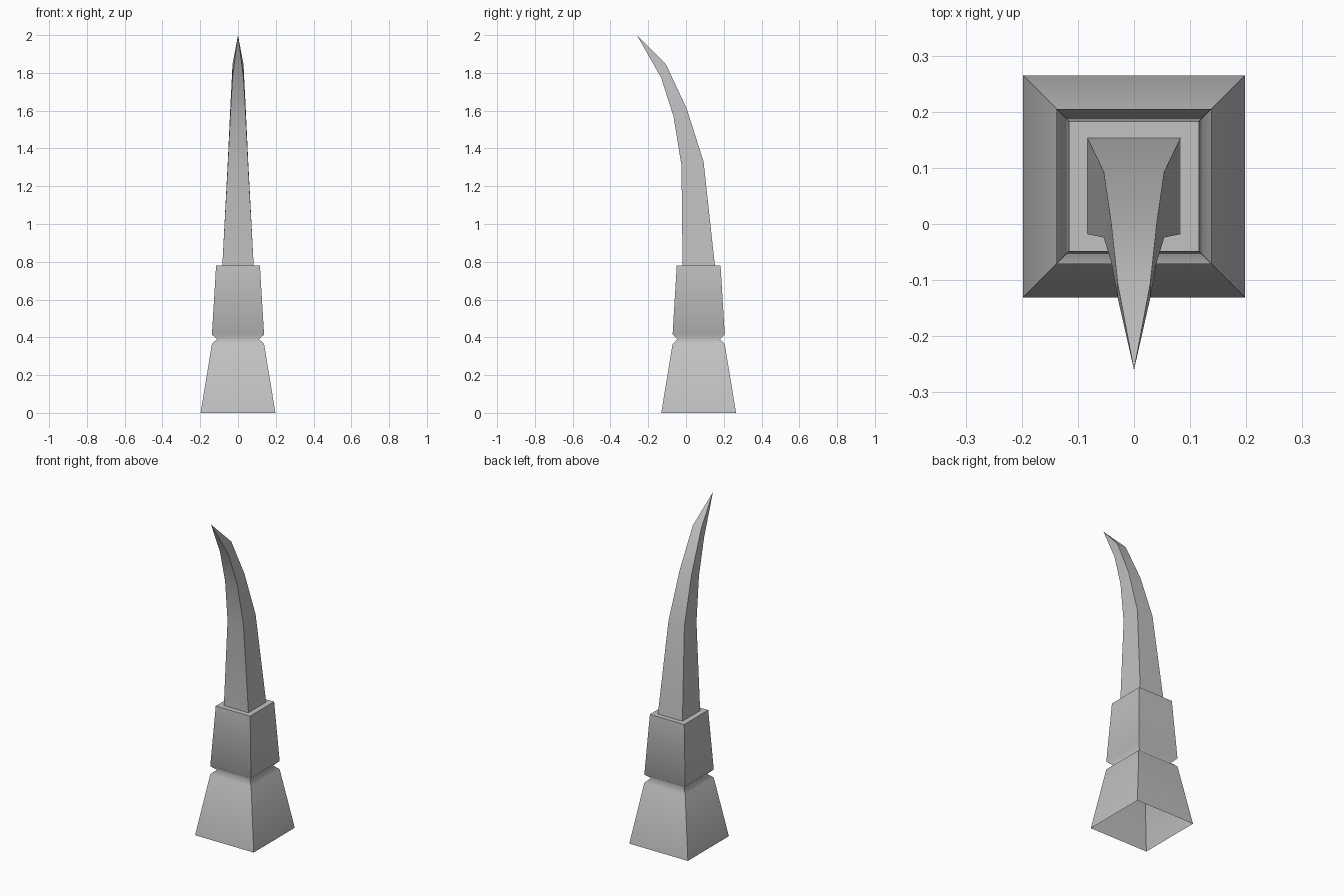
import bpy
import bmesh

cube = bpy.data.objects.get("Cube")
if cube:
    bpy.data.objects.remove(cube, do_unlink=True)

# Single grey stone colour
stone = bpy.data.materials.new("grey_stone")
stone.use_nodes = True
colour = (0.54, 0.54, 0.54, 1)
stone.diffuse_color = colour
stone.node_tree.nodes["Principled BSDF"].inputs["Base Color"].default_value = colour


def loft(name, sections, tip=None, sharp_rings=()):
    """Skin four-sided sections (half width, front y, front z, back y, back z)."""
    bm = bmesh.new()
    rings = []
    for half, front_y, front_z, back_y, back_z in sections:
        corners = [(-half, front_y, front_z), (half, front_y, front_z),
                   (half, back_y, back_z), (-half, back_y, back_z)]
        rings.append([bm.verts.new(c) for c in corners])
    for low, high in zip(rings, rings[1:]):
        for i in range(4):
            j = (i + 1) % 4
            bm.faces.new((low[i], low[j], high[j], high[i]))
    if tip:
        point = bm.verts.new(tip)
        for i in range(4):
            bm.faces.new((rings[-1][i], rings[-1][(i + 1) % 4], point))
    # Smooth along the length, crisp along the corners and chosen rings
    ring_of = {v: n for n, ring in enumerate(rings) for v in ring}
    for face in bm.faces:
        face.smooth = True
    for edge in bm.edges:
        a, b = (ring_of.get(v) for v in edge.verts)
        edge.smooth = a == b and a not in sharp_rings
    mesh = bpy.data.meshes.new(name)
    bm.to_mesh(mesh)
    bm.free()
    mesh.materials.append(stone)
    obj = bpy.data.objects.new(name, mesh)
    bpy.context.collection.objects.link(obj)
    return obj


# Open-bottomed pedestal: flared foot, pinched neck, collar, top ledge
centre = 0.067
profile = [(0.198, 0), (0.138, 0.365), (0.112, 0.39), (0.138, 0.415),
           (0.116, 0.78), (0.08, 0.78)]
loft("pedestal", [(h, centre - h, z, centre + h, z) for h, z in profile],
     sharp_rings=(4,))

# Curved spike leaning to the front
loft("curved_spike", [
    (0.083, -0.018, 0.78, 0.153, 0.78),
    (0.054, -0.024, 1.31, 0.093, 1.33),
    (0.041, -0.066, 1.57, 0.004, 1.61),
    (0.029, -0.132, 1.775, -0.106, 1.845),
], tip=(0, -0.26, 2.0))
